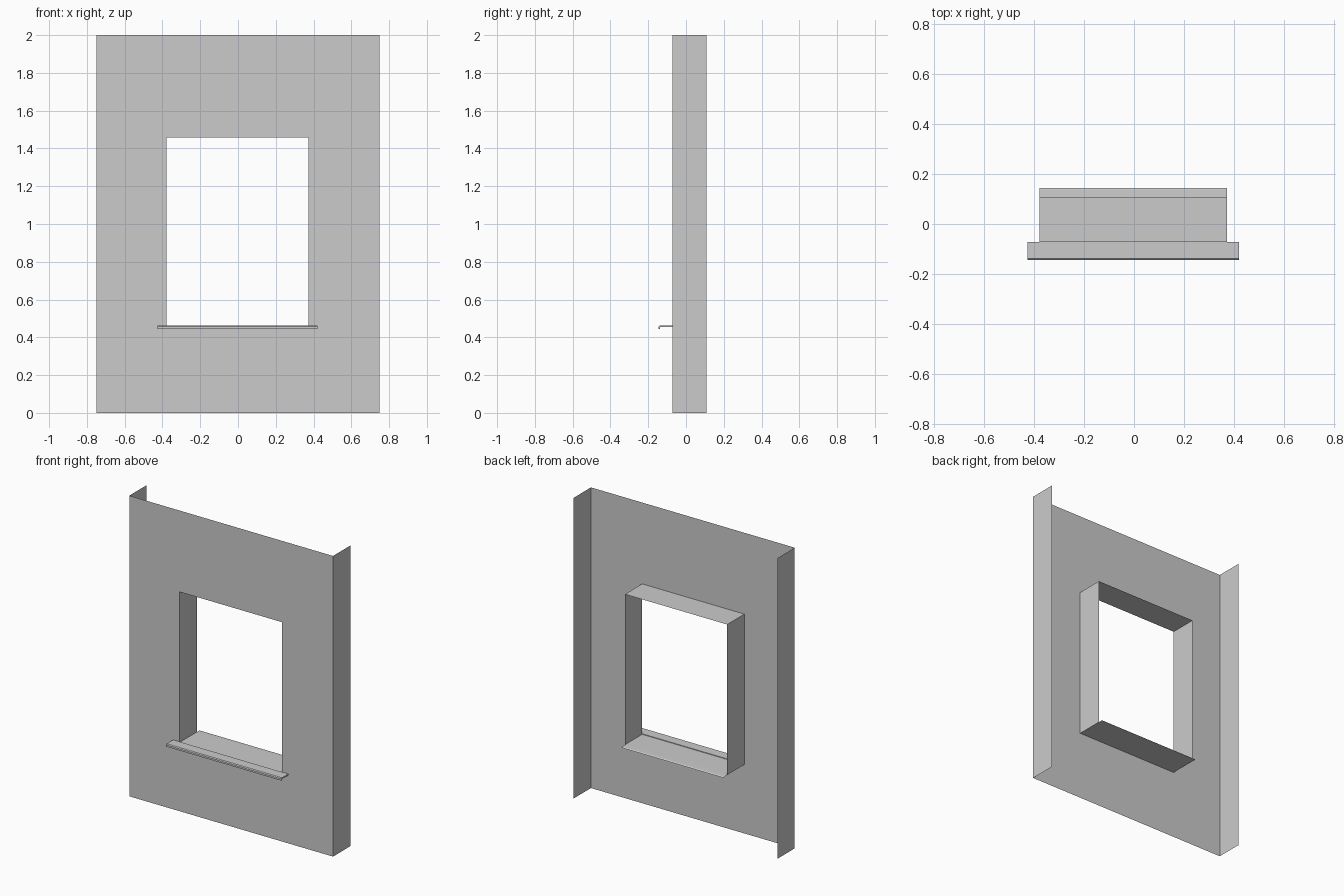
import bpy, bmesh

if "Cube" in bpy.data.objects:
    bpy.data.objects.remove(bpy.data.objects["Cube"])

# Key dimensions
YF, YB = -0.072, 0.109            # wall face and rear edge of returns
OX0, OX1, OZ0, OZ1 = -0.379, 0.373, 0.458, 1.459   # window opening
W, H = 0.75, 2.0


def make_object(name, bm):
    mesh = bpy.data.meshes.new(name)
    bm.to_mesh(mesh)
    bm.free()
    obj = bpy.data.objects.new(name, mesh)
    bpy.context.collection.objects.link(obj)
    return obj


def sweep_x(name, profile, x0, x1, closed):
    """Stretch a (y, z) profile along x, as an open sheet or capped solid."""
    bm = bmesh.new()
    a = [bm.verts.new((x0, y, z)) for y, z in profile]
    b = [bm.verts.new((x1, y, z)) for y, z in profile]
    n = len(profile)
    for i in range(n if closed else n - 1):
        j = (i + 1) % n
        bm.faces.new((a[i], a[j], b[j], b[i]))
    if closed:
        bm.faces.new(a)
        bm.faces.new(b)
        bmesh.ops.recalc_face_normals(bm, faces=bm.faces)
    return make_object(name, bm)


# Wall face around the opening, with end returns and window reveals
bm = bmesh.new()


def rectangle(x0, x1, z0, z1, y):
    return [bm.verts.new((x, y, z))
            for x, z in ((x0, z0), (x1, z0), (x1, z1), (x0, z1))]


outer = rectangle(-W, W, 0, H, YF)
inner = rectangle(OX0, OX1, OZ0, OZ1, YF)
inner_back = rectangle(OX0, OX1, OZ0, OZ1, YB)
outer_back = rectangle(-W, W, 0, H, YB)
for i in range(4):
    j = (i + 1) % 4
    bm.faces.new((outer[i], outer[j], inner[j], inner[i]))
    if i > 0:      # jambs and head; the sill board fills the bottom
        bm.faces.new((inner[i], inner[j], inner_back[j], inner_back[i]))
    if i in (1, 3):  # end returns
        bm.faces.new((outer[j], outer[i], outer_back[i], outer_back[j]))
make_object("wall_panel", bm)

# Thin sill board through the opening, drooping slightly past the rear edge
sweep_x("inner_sill", [(YF, OZ0), (YB, OZ0), (0.138, 0.457), (0.145, 0.452)],
        OX0, OX1, False)

# Projecting outer sill with a turned-down front lip
sweep_x("outer_sill",
        [(YF, 0.462), (-0.139, 0.462), (-0.145, 0.457), (-0.145, 0.445),
         (-0.138, 0.445), (-0.138, 0.454), (YF, 0.454)],
        -0.427, 0.421, True)
